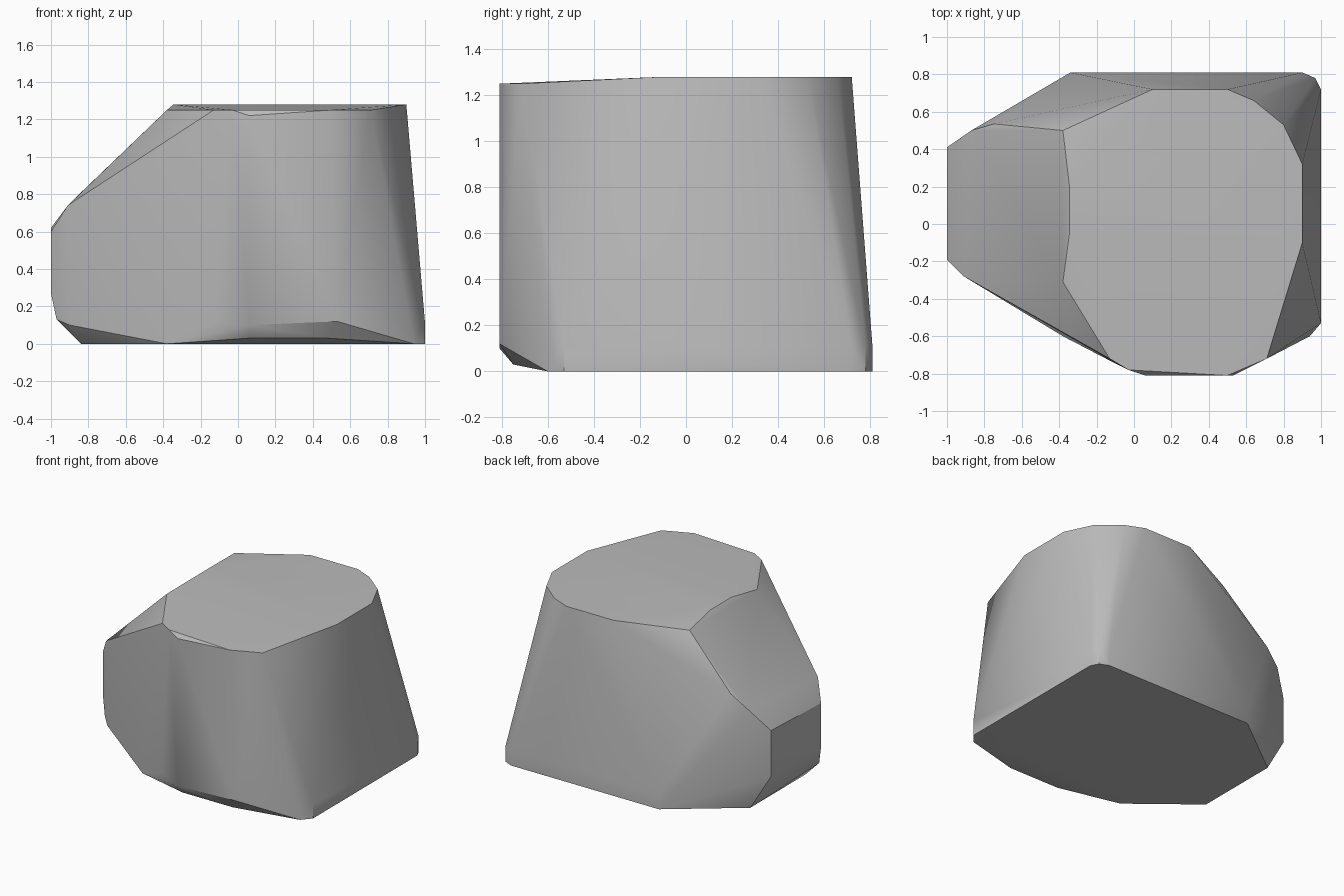
import bpy, bmesh, math

cube = bpy.data.objects.get("Cube")
if cube:
    bpy.data.objects.remove(cube, do_unlink=True)

stone = bpy.data.materials.new("stone_grey")
stone.use_nodes = True
colour = (0.5, 0.5, 0.5, 1)
stone.diffuse_color = colour
stone.node_tree.nodes["Principled BSDF"].inputs["Base Color"].default_value = colour

# Crown: nearly flat top, dipping a little at the front
crown = [(-.345, .2, 1.28), (-.345, -.05, 1.28), (-.38, -.31, 1.25),
         (-.13, -.72, 1.25), (-.03, -.78, 1.25), (.06, -.81, 1.22),
         (.5, -.81, 1.25), (.71, -.72, 1.25), (.9, -.1, 1.28),
         (.9, .32, 1.28), (.8, .53, 1.28), (.64, .66, 1.28),
         (.5, .72, 1.28), (.1, .72, 1.28), (-.38, .5, 1.25)]
# Blunt nose with its sloping shoulder
nose = [(-.75, .535, .88), (-.87, .5, .78), (-.91, -.28, .74),
        (-1, .41, .62), (-1, -.19, .6), (-1, .41, .27), (-1, -.19, .27),
        (-.97, -.21, .13), (-.9, -.28, .1)]
# Foot: flat base with a chipped front lip
foot = [(-.84, .43, 0), (-.84, -.23, 0), (-.38, -.6, 0), (.94, -.6, 0),
        (.06, -.75, .03), (.48, -.75, .03), (.06, -.81, .1), (.53, -.81, .12),
        (-.13, -.73, .12)]
# Square back corner, repeated at the base and just above it
corner = [(-.34, .81), (.9, .81), (.97, .78), (1, .72), (1, -.53)]
foot += [(x, y, z) for x, y in corner for z in (0, .11)]

# Wrap the points in one faceted skin
bm = bmesh.new()
for p in crown + nose + foot:
    bm.verts.new(p)
hull = bmesh.ops.convex_hull(bm, input=bm.verts)
spare = [v for v in bm.verts if not v.link_faces]
bmesh.ops.delete(bm, geom=spare, context='VERTS')
bmesh.ops.dissolve_limit(bm, angle_limit=math.radians(1),
                         verts=bm.verts, edges=bm.edges)
bmesh.ops.recalc_face_normals(bm, faces=bm.faces)
mesh = bpy.data.meshes.new("boulder")
bm.to_mesh(mesh)
bm.free()
mesh.materials.append(stone)

# Soft sides, crisp rims
boulder = bpy.data.objects.new("boulder", mesh)
bpy.context.collection.objects.link(boulder)
bpy.ops.object.select_all(action='DESELECT')
boulder.select_set(True)
bpy.context.view_layer.objects.active = boulder
bpy.ops.object.shade_smooth_by_angle(angle=math.radians(32))
